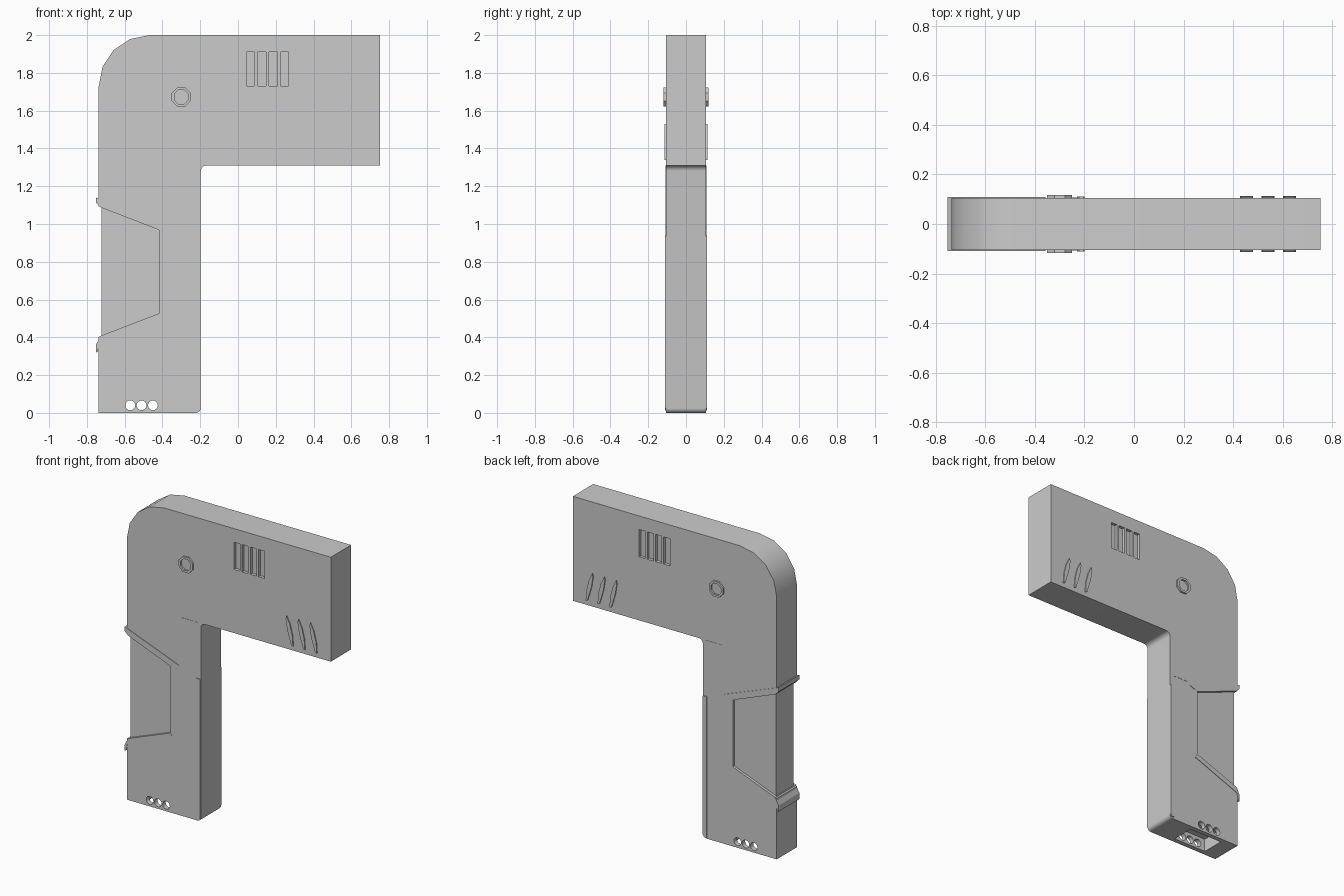
import bpy, bmesh, math

if "Cube" in bpy.data.objects:
    bpy.data.objects.remove(bpy.data.objects["Cube"])

T = 0.106  # half thickness of the body


def prisms(name, profiles, spans):
    """Extrude every x/z profile along y across every (y0, y1) span."""
    bm = bmesh.new()
    for pts in profiles:
        for y0, y1 in spans:
            a = [bm.verts.new((x, y0, z)) for x, z in pts]
            b = [bm.verts.new((x, y1, z)) for x, z in pts]
            n = len(pts)
            bm.faces.new(a)
            bm.faces.new(b[::-1])
            for i in range(n):
                bm.faces.new((a[i], b[i], b[(i + 1) % n], a[(i + 1) % n]))
    bmesh.ops.recalc_face_normals(bm, faces=bm.faces)
    me = bpy.data.meshes.new(name)
    bm.to_mesh(me)
    bm.free()
    ob = bpy.data.objects.new(name, me)
    bpy.context.collection.objects.link(ob)
    return ob


def both(inner, outer):
    return [(-outer, -inner), (inner, outer)]


def arc(cx, cz, r, a0, a1, n):
    return [(cx + r * math.cos(math.radians(a0 + (a1 - a0) * i / n)),
             cz + r * math.sin(math.radians(a0 + (a1 - a0) * i / n))) for i in range(n + 1)]


def rect(x0, x1, z0, z1):
    return [(x0, z0), (x1, z0), (x1, z1), (x0, z1)]


def cut(target, cutter):
    m = target.modifiers.new(cutter.name, 'BOOLEAN')
    m.operation = 'DIFFERENCE'
    m.solver = 'EXACT'
    m.object = cutter
    bpy.context.view_layer.objects.active = target
    bpy.ops.object.modifier_apply(modifier=m.name)
    bpy.data.objects.remove(cutter)


# L-shaped body with rounded rear shoulder
outline = ([(-0.74, 0)] + arc(-0.225, 0.025, 0.025, -90, 0, 4)
           + arc(-0.17, 1.28, 0.03, 180, 90, 4)
           + [(0.75, 1.31), (0.75, 2.0)] + arc(-0.47, 1.73, 0.27, 90, 180, 4))
body = prisms("body", [outline], [(-T, T)])

# Grip recess on both sides and along the back
grip = [(-0.80, 1.117), (-0.42, 0.97), (-0.42, 0.525), (-0.80, 0.38)]
back = [(-0.80, 1.117), (-0.725, 1.088), (-0.725, 0.408), (-0.80, 0.38)]
cut(body, prisms("grip_cutter", [grip], both(T - 0.014, 0.3)))
cut(body, prisms("back_cutter", [back], [(-0.3, 0.3)]))

# Vent slots
vents = [rect(0.042 + 0.06 * i, 0.086 + 0.06 * i, 1.73, 1.91) for i in range(4)]
cut(body, prisms("vent_cutter", vents, both(T - 0.02, 0.3)))

# Open cavity underneath and the round holes leading into it
cut(body, prisms("cavity_cutter", [rect(-0.63, -0.39, -0.1, 0.085)], [(-0.075, 0.075)]))
holes = [arc(x, 0.04, 0.026, 0, 337.5, 15) for x in (-0.573, -0.513, -0.453)]
cut(body, prisms("hole_cutter", holes, [(-0.3, 0.3)]))

# Raised bands framing the grip
prisms("upper_band", [[(-0.755, 1.14), (-0.755, 1.112), (-0.73, 1.088),
                       (-0.42, 0.968), (-0.36, 0.99)]], [(-T - 0.003, T + 0.003)])
prisms("lower_band", [[(-0.755, 0.32), (-0.745, 0.325), (-0.735, 0.37), (-0.40, 0.50),
                       (-0.42, 0.527), (-0.73, 0.408), (-0.755, 0.36)]],
       [(-T - 0.003, T + 0.003)])
prisms("grip_frame_bar", [rect(-0.42, -0.40, 0.50, 0.975)], both(0.085, T + 0.002))

# Front edge strips and the small panels above them
prisms("edge_strip", [[(-0.232, 0.012), (-0.215, 0.012), (-0.202, 0.025),
                       (-0.202, 0.935), (-0.207, 0.94), (-0.232, 0.94)]], both(0.09, T + 0.006))
prisms("trigger_panel", [rect(-0.34, -0.22, 1.01, 1.31)], both(0.09, T + 0.0015))

# Slanted leaf-shaped ribs
leaf = [(0.43, 1.53), (0.425, 1.51), (0.436, 1.44), (0.465, 1.345),
        (0.478, 1.34), (0.473, 1.41), (0.455, 1.48)]
prisms("slanted_rib", [[(x + 0.087 * i, z) for x, z in leaf] for i in range(3)],
       both(0.09, T + 0.007))

# Octagonal ring on each side
ring = prisms("pivot_ring", [arc(-0.303, 1.672, 0.055, 22.5, 337.5, 7)], both(0.09, T + 0.012))
cut(ring, prisms("ring_cutter", [arc(-0.303, 1.672, 0.04, 22.5, 337.5, 7)], [(-0.3, 0.3)]))

# Soft shoulder with crisp edges
bpy.ops.object.select_all(action='DESELECT')
body.select_set(True)
bpy.context.view_layer.objects.active = body
bpy.ops.object.shade_smooth_by_angle(angle=math.radians(30))

# Shift so the overall width is centred
for ob in bpy.context.collection.objects:
    ob.location.x += 0.0025
